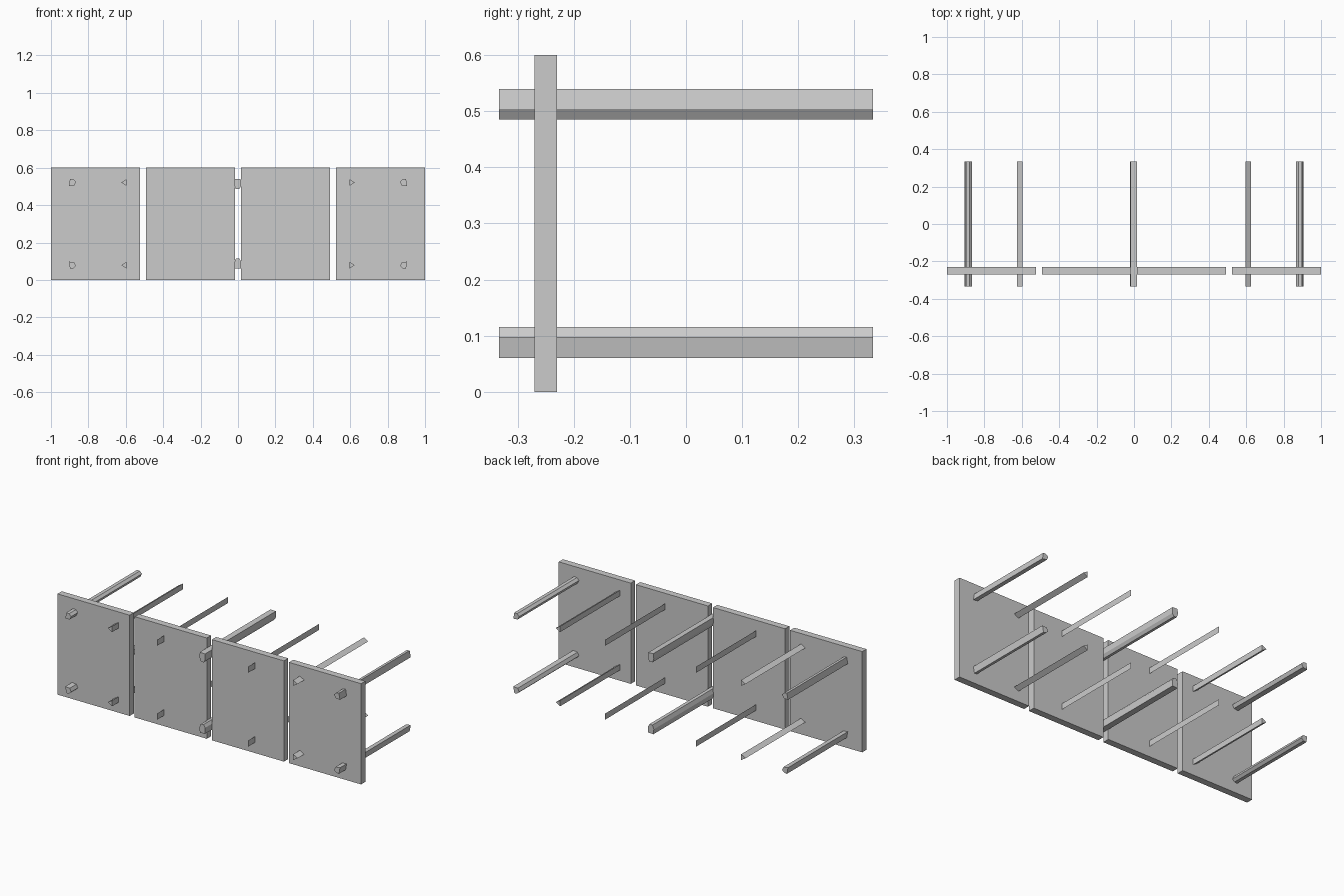
import bpy, bmesh

if "Cube" in bpy.data.objects:
    bpy.data.objects.remove(bpy.data.objects["Cube"])

Y0, Y1 = -0.333, 0.333


def make_object(name, bm):
    bmesh.ops.remove_doubles(bm, verts=bm.verts, dist=1e-6)
    bmesh.ops.recalc_face_normals(bm, faces=bm.faces)
    mesh = bpy.data.meshes.new(name)
    bm.to_mesh(mesh)
    bm.free()
    obj = bpy.data.objects.new(name, mesh)
    bpy.context.collection.objects.link(obj)
    return obj


def rod(name, profile):
    """Sweep an (x, z) profile along y; two points give a flat strip."""
    bm = bmesh.new()
    front = [bm.verts.new((x, Y0, z)) for x, z in profile]
    back = [bm.verts.new((x, Y1, z)) for x, z in profile]
    n = len(profile)
    for i in range(n if n > 2 else 1):
        j = (i + 1) % n
        bm.faces.new((front[i], front[j], back[j], back[i]))
    if n > 2:
        bm.faces.new(front)
        bm.faces.new(back[::-1])
    return make_object(name, bm)


# Four upright panels with narrow gaps
for i in range(4):
    bpy.ops.mesh.primitive_cube_add(size=1, location=(-0.7625 + i * 0.50833, -0.25, 0.3))
    panel = bpy.context.object
    panel.name = f"panel_{i + 1}"
    panel.scale = (0.475, 0.04, 0.6)

# Rod cross-sections for the upper right; the rest are mirrored
side_profiles = {
    "outer_rod": [(0.866, 0.525), (0.876, 0.505), (0.905, 0.502), (0.898, 0.54), (0.880, 0.538)],
    "wedge_rod": [(0.597, 0.504), (0.625, 0.521), (0.597, 0.538)],
    "flat_rod": [(0.30, 0.502), (0.30, 0.538)],
}
centre_profile = [(-0.018, 0.54), (0.016, 0.538), (0.017, 0.502),
                  (0.006, 0.485), (-0.012, 0.487), (-0.021, 0.51)]

for row, flip in (("upper", False), ("lower", True)):
    def place(points, sx):
        return [(sx * x, 0.6 - z if flip else z) for x, z in points]

    for name, points in side_profiles.items():
        rod(f"{row}_right_{name}", place(points, 1))
        rod(f"{row}_left_{name}", place(points, -1))
    rod(f"{row}_centre_rod", place(centre_profile, 1))
